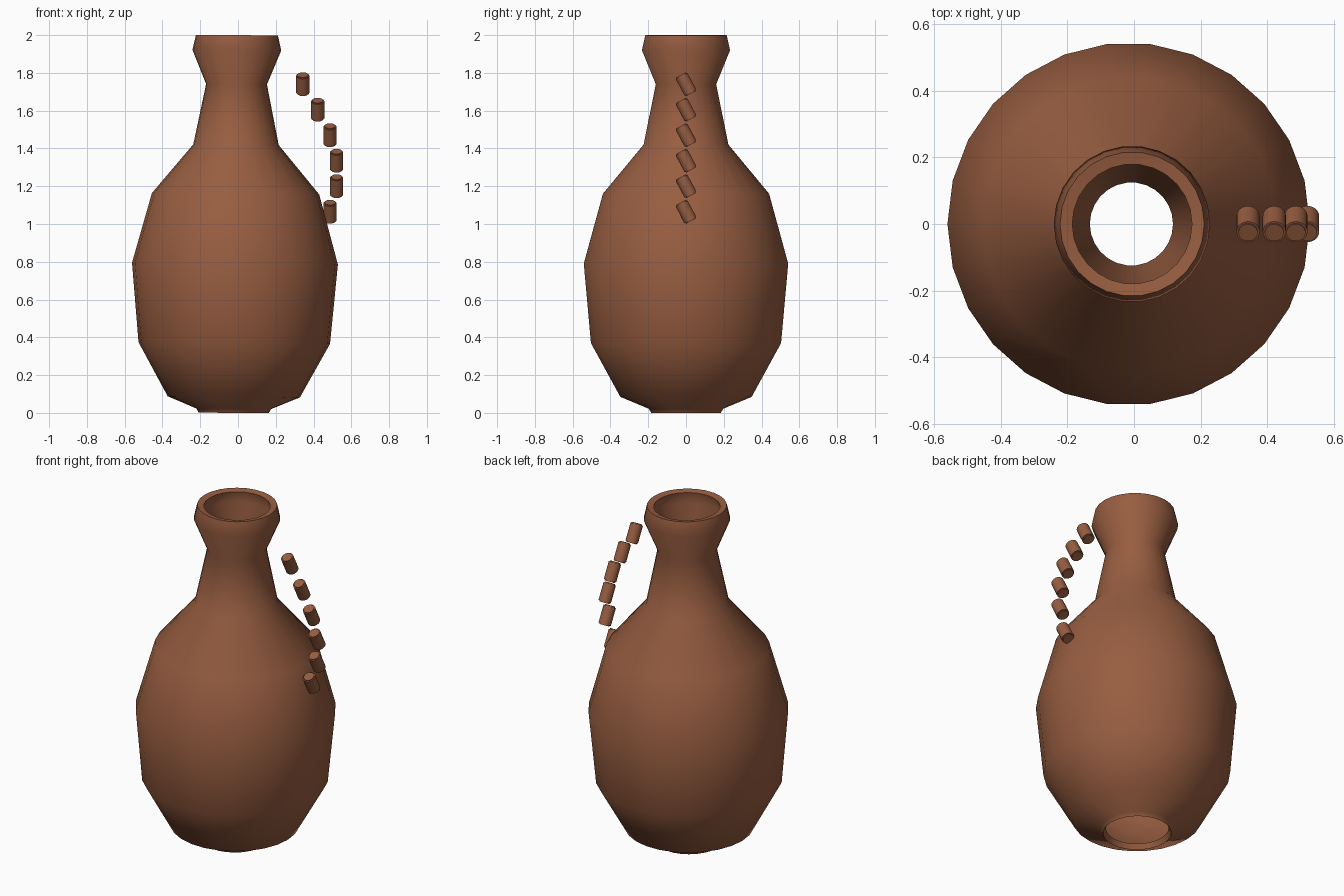
import bpy
import bmesh
from math import radians, sin, cos, tau

if "Cube" in bpy.data.objects:
    bpy.data.objects.remove(bpy.data.objects["Cube"])

# One clay colour for everything
clay = bpy.data.materials.new("terracotta_clay")
clay.use_nodes = True
colour = (0.31, 0.11, 0.052, 1)
clay.diffuse_color = colour
clay.node_tree.nodes["Principled BSDF"].inputs["Base Color"].default_value = colour


def make_object(name, bm, sharp_angle):
    bmesh.ops.recalc_face_normals(bm, faces=bm.faces[:])
    mesh = bpy.data.meshes.new(name)
    bm.to_mesh(mesh)
    bm.free()
    mesh.materials.append(clay)
    obj = bpy.data.objects.new(name, mesh)
    bpy.context.collection.objects.link(obj)
    bpy.ops.object.select_all(action="DESELECT")
    obj.select_set(True)
    bpy.context.view_layer.objects.active = obj
    bpy.ops.object.shade_smooth_by_angle(angle=radians(sharp_angle))
    return obj


def lathe(profile, sides):
    """Revolve a closed (radius, height) loop around z."""
    bm = bmesh.new()
    rings = [[bm.verts.new((r * cos(tau * i / sides), r * sin(tau * i / sides), z))
              for i in range(sides)] for r, z in profile]
    for lower, upper in zip(rings, rings[1:] + rings[:1]):
        for i in range(sides):
            j = (i + 1) % sides
            bm.faces.new((lower[i], lower[j], upper[j], upper[i]))
    return bm


# Bottle body: outer wall from foot to lip, then inner wall back down
outer = [(0.185, 0), (0.198, 0.022), (0.35, 0.085), (0.507, 0.37), (0.545, 0.79),
         (0.443, 1.16), (0.226, 1.42), (0.161, 1.74), (0.235, 1.92), (0.217, 2.0)]
inner = [(0.18, 1.993), (0.196, 1.925), (0.125, 1.745), (0.192, 1.4), (0.412, 1.14),
         (0.508, 0.79), (0.47, 0.38), (0.328, 0.115), (0.17, 0.03)]
bottle = make_object("bottle_body", lathe(outer + inner, 26), 50)
bottle.location = (-0.023, 0, 0)
bottle.rotation_euler.y = radians(0.5)

# Handle: a bowed chain of small tilted pegs
for n, x in enumerate((0.343, 0.422, 0.487, 0.522, 0.522, 0.487)):
    bm = bmesh.new()
    bmesh.ops.create_cone(bm, cap_ends=True, segments=20, radius1=0.035,
                          radius2=0.035, depth=0.112)
    rims = [e for e in bm.edges if abs(e.verts[0].co.z - e.verts[1].co.z) < 0.01]
    bmesh.ops.bevel(bm, geom=rims, offset=0.006, segments=2, affect="EDGES")
    peg = make_object(f"handle_peg_{n + 1}", bm, 50)
    peg.location = (x, 0, 1.74 - 0.135 * n)
    peg.rotation_euler.x = radians(28)
